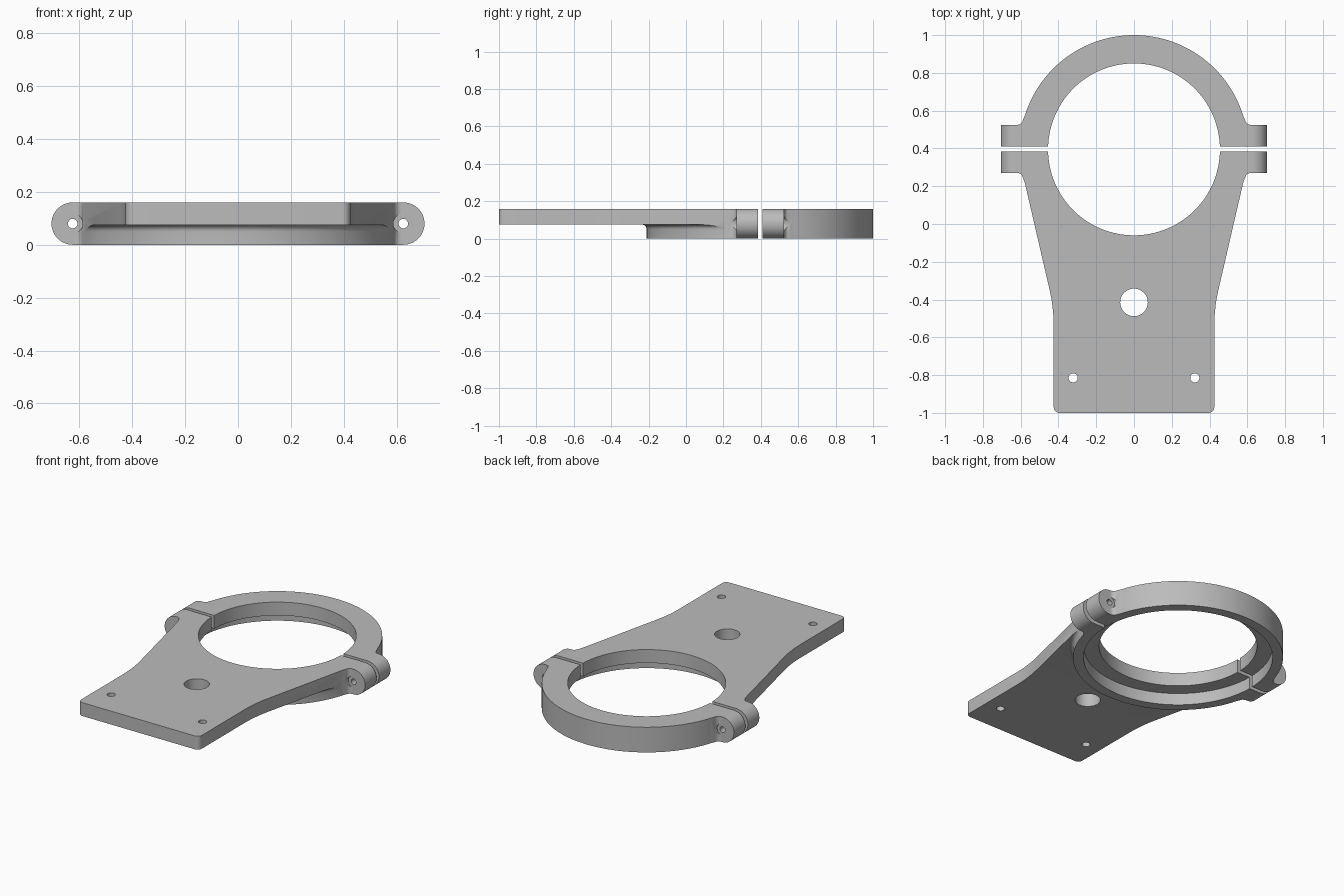
import bpy, bmesh, math
from mathutils import Vector

if "Cube" in bpy.data.objects:
    bpy.data.objects.remove(bpy.data.objects["Cube"], do_unlink=True)

RING_Y, TOP, UNDER = 0.395, 0.16, 0.075
OUTER, BORE, RECESS = 0.605, 0.455, 0.545
EAR_X, EAR_Z, EAR_R = 0.625, 0.08, 0.08
EAR_FRONT, EAR_BACK = 0.27, 0.525

metal = bpy.data.materials.new("light grey metal")
metal.use_nodes = True
metal.diffuse_color = (0.5, 0.5, 0.5, 1)
metal.node_tree.nodes["Principled BSDF"].inputs["Base Color"].default_value = (0.5, 0.5, 0.5, 1)


def loft(name, loops):
    """Solid through a list of matching point loops, capped at both ends."""
    bm = bmesh.new()
    rows = [[bm.verts.new(p) for p in loop] for loop in loops]
    n = len(rows[0])
    for a, b in zip(rows, rows[1:]):
        for i in range(n):
            j = (i + 1) % n
            bm.faces.new((a[i], a[j], b[j], b[i]))
    bm.faces.new(rows[0])
    bm.faces.new(rows[-1])
    bmesh.ops.recalc_face_normals(bm, faces=bm.faces)
    mesh = bpy.data.meshes.new(name)
    bm.to_mesh(mesh)
    bm.free()
    ob = bpy.data.objects.new(name, mesh)
    bpy.context.collection.objects.link(ob)
    return ob


def arc(cx, cy, r, start, end, n):
    angles = [math.radians(start + (end - start) * i / n) for i in range(n + 1)]
    return [(cx + r * math.cos(a), cy + r * math.sin(a)) for a in angles]


def prism(name, pts, lo, hi, along="Z"):
    if along == "Z":
        return loft(name, [[(a, b, t) for a, b in pts] for t in (lo, hi)])
    return loft(name, [[(a, t, b) for a, b in pts] for t in (lo, hi)])


def turned(name, profile, cx, cy, n=128):
    """Upright solid of revolution from (radius, height) points."""
    return loft(name, [[(x, y, z) for x, y in arc(cx, cy, r, 0, 360, n)[:-1]]
                       for r, z in profile])


def combine(ob, other, operation):
    mod = ob.modifiers.new("combine", "BOOLEAN")
    mod.operation, mod.solver, mod.object = operation, "EXACT", other
    bpy.context.view_layer.update()
    deps = bpy.context.evaluated_depsgraph_get()
    mesh = bpy.data.meshes.new_from_object(ob.evaluated_get(deps))
    ob.modifiers.clear()
    ob.data = mesh
    bpy.data.objects.remove(other, do_unlink=True)


def block(y0, y1):
    return prism("cutter", [(-1, y0), (1, y0), (1, y1), (-1, y1)], -1, 1)


def mirrored(half):
    return half + [(-x, y) for x, y in reversed(half)]


def add_ears(ob, back):
    """Bolt ears with round ends, and the small fillets into the ring."""
    for s in (1, -1):
        side = [(s * 0.52, TOP), (s * 0.52, 0)]
        side += [(s * x, z) for x, z in arc(EAR_X, EAR_Z, EAR_R, -90, 90, 24)]
        combine(ob, prism("ear", side, EAR_FRONT, EAR_BACK, "Y"), "UNION")
        curve = arc(0.618, 0.555, 0.03, 270, 190, 6)
        web = [(0.55, 0.5), (0.618, 0.5)] + curve + [(0.578, 0.575), (0.55, 0.55)]
        if not back:
            web = [(x, EAR_FRONT + EAR_BACK - y) for x, y in web]
        combine(ob, prism("web", [(s * x, y) for x, y in web], 0, TOP), "UNION")


def finish(ob):
    """Bores, bolt holes and bolt head clearance, then material and shading."""
    combine(ob, turned("bore", [(RECESS, -0.1), (RECESS, UNDER), (BORE, UNDER), (BORE, 0.3)],
                       0, RING_Y), "DIFFERENCE")
    for s in (1, -1):
        for r, y0, y1 in ((0.018, 0.1, 0.7), (0.038, 0.14, EAR_FRONT), (0.038, EAR_BACK, 0.66)):
            hole = arc(s * EAR_X, EAR_Z, r, 0, 360, 32)[:-1]
            combine(ob, prism("bolt_hole", hole, y0, y1, "Y"), "DIFFERENCE")
    ob.data.materials.clear()
    ob.data.materials.append(metal)
    for p in ob.data.polygons:
        p.material_index = 0
    ob.data.shade_smooth()
    ob.data.set_sharp_from_angle(angle=math.radians(30))


def ring(name):
    return turned(name, [(OUTER, 0), (OUTER, TOP)], 0, RING_Y)


# Rear half of the clamp ring
cap = ring("clamp_cap")
add_ears(cap, True)
combine(cap, block(-2, 0.41), "DIFFERENCE")
finish(cap)

# Mounting plate outline: rounded front corners, straight sides, soft bend, flare
outline = mirrored(arc(0.395, -0.97, 0.03, -90, 0, 6)
                   + arc(0.425 + 0.9, -0.545, 0.9, 180, 168.2, 8)
                   + [(0.59, 0.27), (0.6, 0.395)])
base = prism("mount_plate", outline, UNDER, TOP)

# Fillet under the plate where it meets the ring
fillet = arc(OUTER + 0.025, UNDER - 0.025, 0.025, 180, 90, 6)
flange = turned("flange", [(OUTER - 0.001, 0.04)] + fillet + [(OUTER + 0.025, 0.1)], 0, RING_Y)
combine(flange, prism("trim", outline, 0.01, 0.15), "INTERSECT")
combine(base, flange, "UNION")
combine(base, ring("ring"), "UNION")
add_ears(base, False)
combine(base, block(0.385, 2), "DIFFERENCE")

# Cable hole and two screw holes
for x, y, r in ((0, -0.415, 0.073), (0.322, -0.815, 0.024), (-0.322, -0.815, 0.024)):
    combine(base, turned("hole", [(r, -0.1), (r, 0.3)], x, y, 48), "DIFFERENCE")
finish(base)
